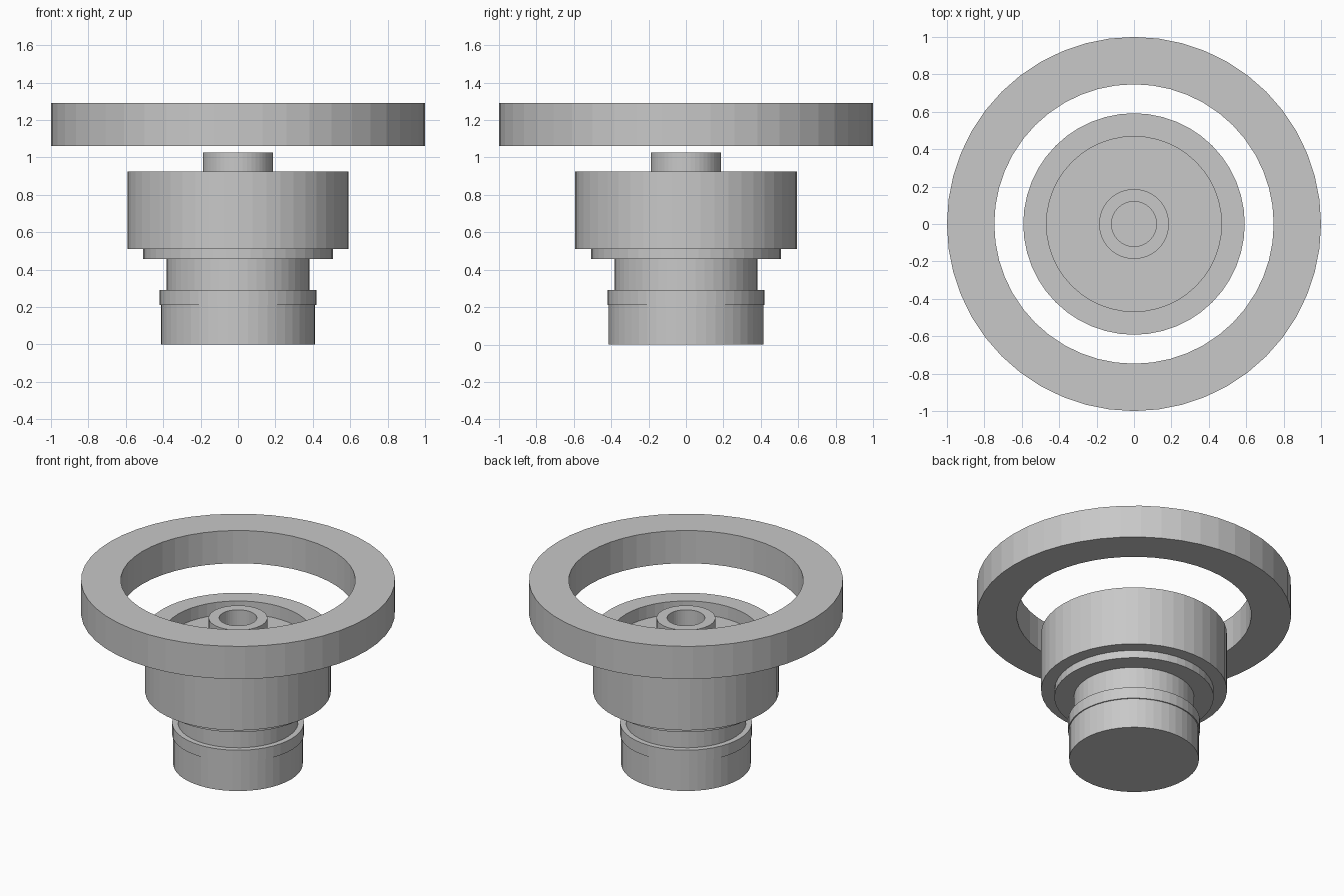
import bpy
import bmesh
from math import cos, sin, tau

SIDES = 48

cube = bpy.data.objects.get("Cube")
if cube:
    bpy.data.objects.remove(cube, do_unlink=True)

# One plain grey for every part
grey = bpy.data.materials.new("plain grey")
grey.use_nodes = True
colour = (0.58, 0.58, 0.58, 1)
grey.diffuse_color = colour
grey.node_tree.nodes["Principled BSDF"].inputs["Base Color"].default_value = colour


def lathe(name, profile, closed=False):
    """Spin (radius, z) points about z; open profiles are capped at both ends."""
    bm = bmesh.new()
    rings = [[bm.verts.new((r * cos(tau * i / SIDES), r * sin(tau * i / SIDES), z))
              for i in range(SIDES)] for r, z in profile]
    pairs = list(zip(rings, rings[1:]))
    if closed:
        pairs.append((rings[-1], rings[0]))
    else:
        bm.faces.new(rings[0])
        bm.faces.new(rings[-1])
    for a, b in pairs:
        for i in range(SIDES):
            j = (i + 1) % SIDES
            bm.faces.new((a[i], a[j], b[j], b[i]))
    bmesh.ops.recalc_face_normals(bm, faces=bm.faces)
    mesh = bpy.data.meshes.new(name)
    bm.to_mesh(mesh)
    bm.free()
    mesh.materials.append(grey)
    obj = bpy.data.objects.new(name, mesh)
    bpy.context.collection.objects.link(obj)
    return obj


# Stepped body from the foot up, then into the cup and the bored hub
lathe("stepped_body", [
    (0.413, 0), (0.413, 0.21),          # foot
    (0.42, 0.21), (0.42, 0.29),         # collar
    (0.383, 0.29), (0.383, 0.457),      # neck
    (0.507, 0.457), (0.507, 0.51),      # step
    (0.592, 0.51), (0.592, 0.925),      # drum
    (0.468, 0.925), (0.468, 0.835),     # cup recess
    (0.187, 0.835), (0.187, 1.025),     # hub
    (0.12, 1.025), (0.12, 0.835),       # hub bore
])

# Separate ring floating above the body
lathe("floating_ring", [(1, 1.06), (1, 1.29), (0.747, 1.29), (0.747, 1.06)], closed=True)
